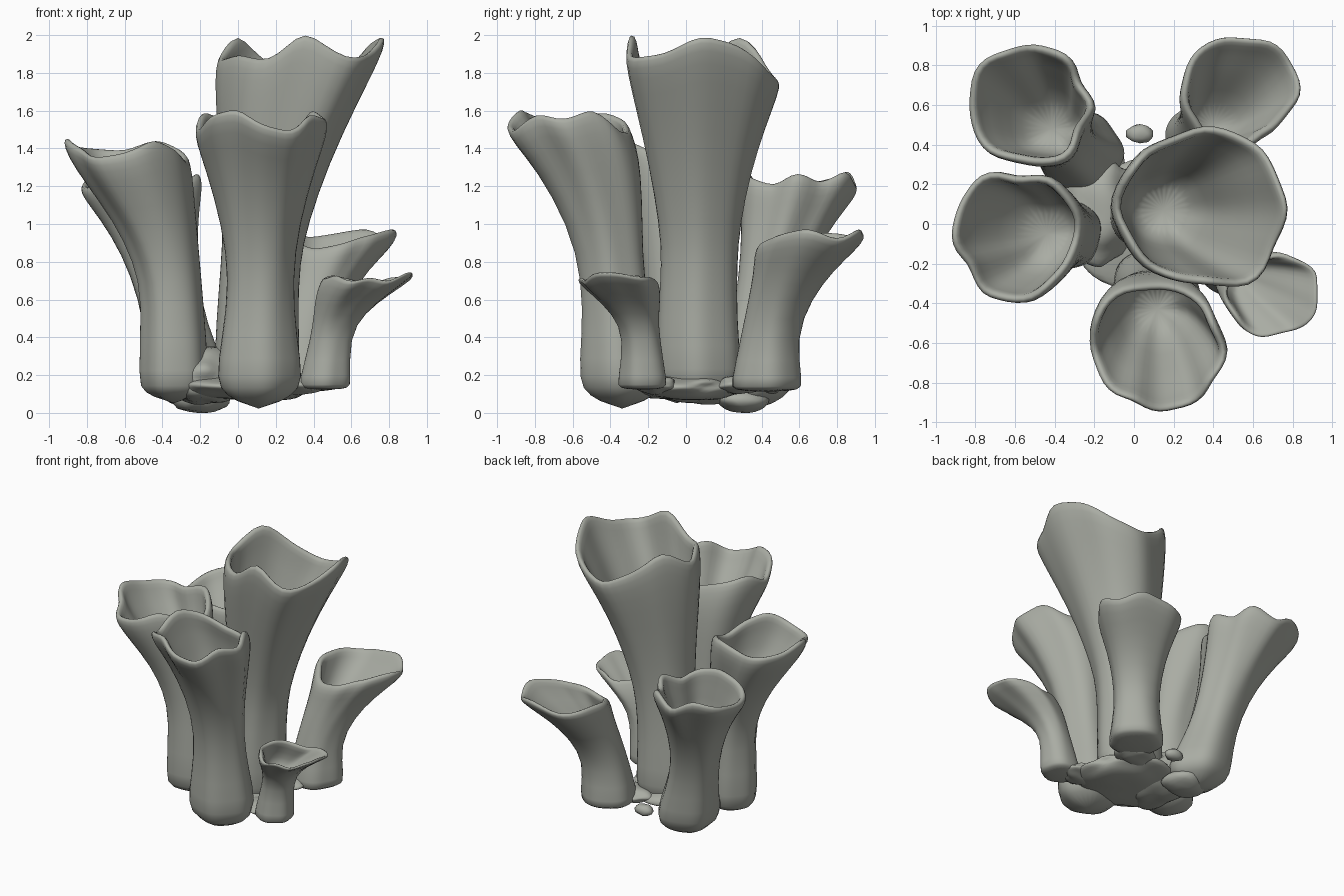
import bpy, bmesh, math
from mathutils import Vector, noise

SEG = 24

stone = bpy.data.materials.new("grey_green_stone")
stone.diffuse_color = (0.40, 0.415, 0.37, 1)


def finish(name, bm, subdivide=1):
    bmesh.ops.recalc_face_normals(bm, faces=bm.faces)
    mesh = bpy.data.meshes.new(name)
    bm.to_mesh(mesh)
    bm.free()
    mesh.materials.append(stone)
    mesh.polygons.foreach_set("use_smooth", [True] * len(mesh.polygons))
    ob = bpy.data.objects.new(name, mesh)
    bpy.context.collection.objects.link(ob)
    if subdivide:
        ob.modifiers.new("smooth", "SUBSURF").levels = subdivide
    return ob


def spread(values):
    """Resample 12 values round the rim to SEG values, straight between corners."""
    out = []
    for i in range(SEG):
        a, b = values[i // 2], values[(i // 2 + 1) % 12]
        out.append(a if i % 2 == 0 else (a + b) / 2)
    return out


def tube(name, sections, rim, heights, depth, foot=0.04, wall=0.05):
    """Flared hollow tube. sections: (z, x, y, radius);
    rim, heights: lip radius and lip height every 30 degrees."""
    mean = sum(rim) / 12
    shape = [1.3 * (r / mean - 1) for r in spread(rim)]
    z0, z1 = sections[0][0], sections[-1][0]
    level = sum(heights) / 12
    lift = [1.25 * (h - level) + level - z1 - 0.015 for h in spread(heights)]
    phase = sections[0][1] * 20
    bm = bmesh.new()

    def ring(z, x, y, r, inset=0.0, up=0.0):
        t = (z - z0) / (z1 - z0)
        verts = []
        for i in range(SEG):
            a = i * math.tau / SEG
            flute = 0.04 * math.sin(5 * a + phase) * (1 - t)
            lobe = 0.03 * math.sin(8 * a + phase) * t ** 2      # fine scalloping of the lip
            rad = r * (1 + shape[i] * (0.25 + 0.75 * t) + flute + lobe) + 0.012 * t - inset
            verts.append(bm.verts.new((x + rad * math.cos(a), y + rad * math.sin(a),
                                       z + up + lift[i] * t ** 4)))
        return verts

    rings = [ring(*s) for s in sections]
    rings.append(ring(*sections[-1], inset=wall * 0.45, up=0.02))   # rounded lip
    for s in reversed(sections[-depth:]):                           # inner wall
        rings.append(ring(*s, inset=wall))
    for a, b in zip(rings, rings[1:]):
        for i in range(SEG):
            j = (i + 1) % SEG
            bm.faces.new((a[i], a[j], b[j], b[i]))
    # rounded foot and cup floor
    for loop, dz in ((rings[0], -foot), (rings[-1], -0.06)):
        c = sum((v.co for v in loop), Vector()) / SEG + Vector((0, 0, dz))
        hub = bm.verts.new(c)
        for i in range(SEG):
            bm.faces.new((loop[i], loop[(i + 1) % SEG], hub))
    return finish(name, bm)


def lump(name, centre, size, rough, seed, detail=4):
    bm = bmesh.new()
    bmesh.ops.create_icosphere(bm, subdivisions=detail, radius=1)
    off = Vector((seed, seed * 2.3, 0))
    for v in bm.verts:
        k = 1 + rough * noise.noise(v.co * 1.5 + off)
        v.co = Vector(centre) + Vector([v.co[i] * size[i] * k for i in range(3)])
        v.co.z = max(v.co.z, 0.0)
    return finish(name, bm, 0)


# tall centre tube
tube("tall_tube", [(.10, .10, .07, .19), (.2, .10, .07, .23), (.5, .10, .06, .21),
                   (.8, .12, .07, .20), (1.0, .15, .07, .215), (1.3, .20, .07, .27),
                   (1.6, .27, .075, .35), (1.8, .33, .08, .405), (1.89, .355, .08, .415)],
     [.41, .40, .41, .40, .39, .42, .44, .41, .40, .37, .44, .40],
     [1.98, 1.94, 1.83, 1.78, 1.86, 1.99, 1.87, 1.90, 1.87, 2.0, 1.88, 1.90], 5)
# front tube
tube("front_tube", [(.09, .11, -.34, .18), (.17, .11, -.34, .235), (.4, .11, -.36, .195),
                    (.7, .12, -.39, .16), (1.0, .12, -.435, .195), (1.3, .125, -.53, .275),
                    (1.45, .13, -.61, .325), (1.53, .13, -.645, .33)],
     [.33, .31, .34, .33, .36, .365, .33, .32, .29, .30, .31, .305],
     [1.55, 1.60, 1.50, 1.50, 1.55, 1.59, 1.50, 1.57, 1.60, 1.53, 1.50, 1.58], 4, .08)
# left tube
tube("left_tube", [(.11, -.34, -.05, .16), (.16, -.34, -.05, .19), (.6, -.345, -.05, .155),
                   (.8, -.38, -.05, .17), (1.0, -.44, -.05, .21), (1.2, -.53, -.055, .28),
                   (1.32, -.58, -.06, .317), (1.39, -.60, -.06, .322)],
     [.325, .335, .33, .295, .345, .31, .32, .28, .32, .33, .315, .30],
     [1.34, 1.40, 1.44, 1.39, 1.40, 1.41, 1.45, 1.40, 1.36, 1.38, 1.44, 1.40], 4, .07)
# back left tube
tube("back_left_tube", [(.08, -.25, .35, .17), (.15, -.25, .35, .225), (.35, -.30, .38, .18),
                        (.6, -.36, .42, .155), (.85, -.41, .48, .19), (1.05, -.46, .54, .25),
                        (1.17, -.49, .58, .30), (1.23, -.50, .59, .305)],
     [.30, .265, .31, .305, .32, .345, .315, .33, .30, .285, .315, .265],
     [1.27, 1.22, 1.28, 1.20, 1.28, 1.24, 1.21, 1.20, 1.25, 1.27, 1.25, 1.21], 4, .08)
# back right tube
tube("back_right_tube", [(.12, .34, .42, .18), (.15, .34, .42, .195), (.4, .35, .43, .145),
                         (.6, .40, .49, .165), (.75, .46, .56, .21), (.86, .51, .62, .27),
                         (.92, .53, .65, .286)],
     [.305, .31, .31, .285, .31, .295, .29, .28, .28, .27, .25, .255],
     [.97, .92, .97, .95, .93, .95, .95, .92, .88, .90, .93, .95], 4, .01)
# small right tube
tube("small_right_tube", [(.13, .46, -.23, .13), (.16, .46, -.23, .135), (.4, .49, -.235, .092),
                          (.52, .54, -.27, .12), (.62, .62, -.32, .18), (.69, .70, -.37, .222)],
     [.225, .25, .23, .22, .21, .24, .25, .215, .225, .20, .20, .235],
     [.74, .72, .72, .69, .71, .73, .71, .73, .70, .72, .70, .74], 3, .01, .04)

# thin shared foot, web between the left tubes and a loose pebble
lump("rock_base", (.04, .0, .135), (.36, .32, .07), .2, 1.7)
lump("left_web", (-.17, .06, .19), (.20, .27, .15), .2, 5.1)
lump("right_web", (.32, -.16, .15), (.15, .12, .05), .2, 7.9)
lump("back_right_web", (.22, .28, .15), (.14, .12, .05), .2, 6.2)
lump("low_knob", (-.2, .3, .07), (.16, .14, .07), .15, 4.4, 3)
lump("pebble", (.03, .455, .14), (.07, .05, .04), .2, 2.2, 2)
